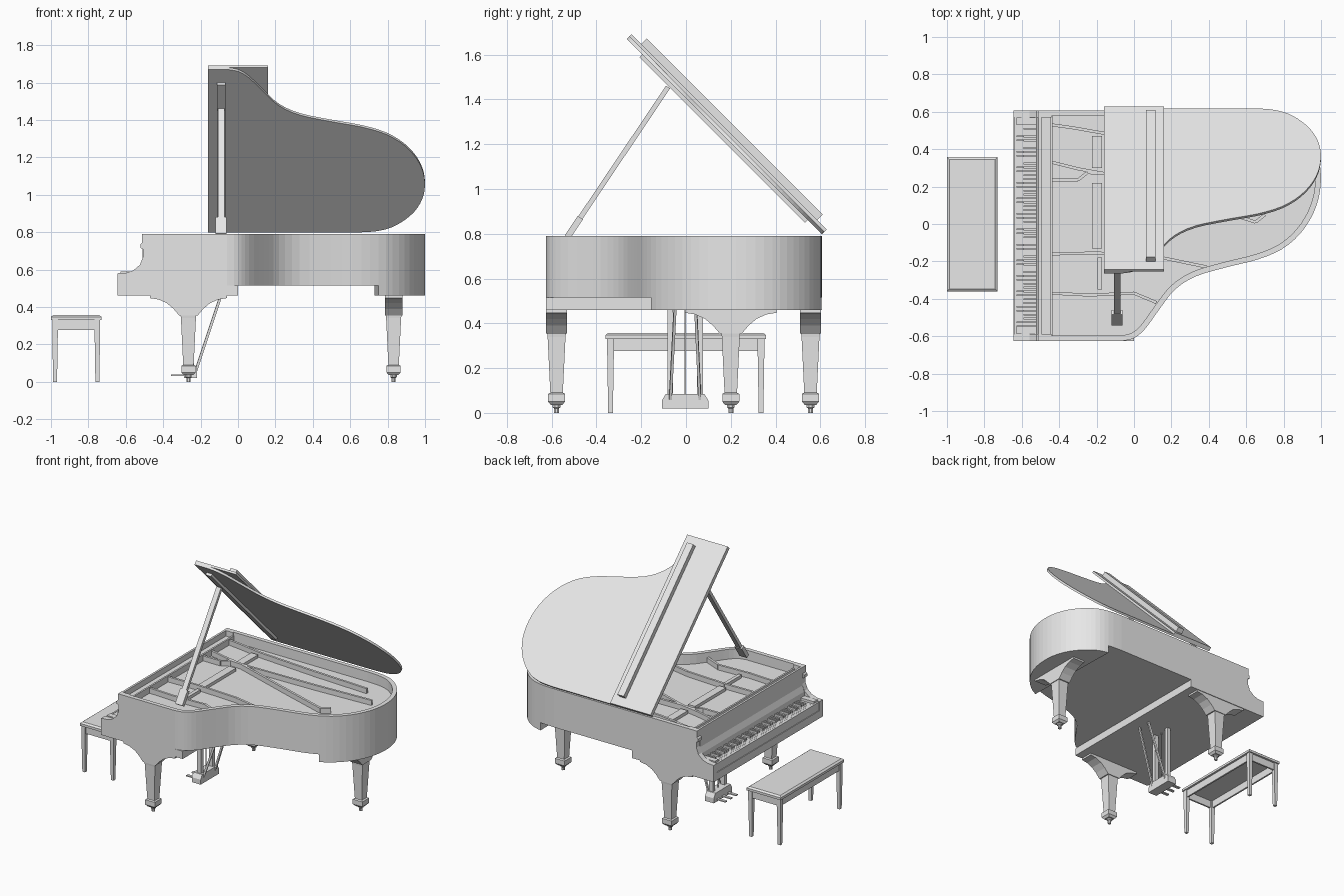
import bpy, bmesh, math
from mathutils import Vector, Matrix

if "Cube" in bpy.data.objects:
    bpy.data.objects.remove(bpy.data.objects["Cube"], do_unlink=True)

grey = bpy.data.materials.new("plain grey")
grey.use_nodes = True
grey.diffuse_color = (0.8, 0.8, 0.8, 1)
grey.node_tree.nodes["Principled BSDF"].inputs["Base Color"].default_value = (0.8, 0.8, 0.8, 1)


def finish(name, bm, matrix=None):
    bmesh.ops.recalc_face_normals(bm, faces=bm.faces)
    mesh = bpy.data.meshes.new(name)
    bm.to_mesh(mesh)
    bm.free()
    mesh.materials.append(grey)
    ob = bpy.data.objects.new(name, mesh)
    if matrix:
        ob.matrix_world = matrix
    bpy.context.collection.objects.link(ob)
    return ob


def add_box(bm, x, y, z):
    """Box from three (low, high) ranges."""
    m = Matrix.Translation([sum(r) / 2 for r in (x, y, z)]) @ Matrix.Diagonal(
        [r[1] - r[0] for r in (x, y, z)] + [1])
    bmesh.ops.create_cube(bm, size=1, matrix=m)


def box(name, x, y, z, matrix=None):
    bm = bmesh.new()
    add_box(bm, x, y, z)
    return finish(name, bm, matrix)


def prism(name, pts, axis, lo, hi, matrix=None):
    """Extrude a flat outline along x, y or z."""
    place = {"x": lambda a, b, c: (c, a, b), "y": lambda a, b, c: (a, c, b),
             "z": lambda a, b, c: (a, b, c)}[axis]
    bm = bmesh.new()
    face = bm.faces.new([bm.verts.new(place(a, b, lo)) for a, b in pts])
    new = bmesh.ops.extrude_face_region(bm, geom=[face])["geom"]
    shift = Vector(place(0, 0, hi - lo))
    bmesh.ops.translate(bm, verts=[v for v in new if isinstance(v, bmesh.types.BMVert)], vec=shift)
    bm.faces.ensure_lookup_table()
    if face.is_valid is False or not any(len(f.verts) == len(pts) and abs(
            (f.calc_center_median() - Vector(place(*pts[0], lo))).dot(shift)) < 1e-7 for f in bm.faces):
        bmesh.ops.holes_fill(bm, edges=bm.edges)
    return finish(name, bm, matrix)


def tower(bm, cx, cy, sections, sides=4):
    """Stack of (z, width) sections joined into one solid."""
    rings = []
    for z, w in sections:
        r = w / 2 / math.cos(math.pi / sides)
        rings.append([bm.verts.new((cx + r * math.cos(math.tau * (i + .5) / sides),
                                    cy + r * math.sin(math.tau * (i + .5) / sides), z))
                      for i in range(sides)])
    for a, b in zip(rings, rings[1:]):
        for i in range(sides):
            j = (i + 1) % sides
            bm.faces.new((a[i], a[j], b[j], b[i]))
    bm.faces.new(rings[0])
    bm.faces.new(rings[-1])


def beam(name, p0, p1, w, h):
    p0, p1 = Vector(p0), Vector(p1)
    d = (p1 - p0).normalized()
    side = d.cross(Vector((0, 0, 1))).normalized()
    m = Matrix((d, side, side.cross(d))).transposed().to_4x4()
    m.translation = (p0 + p1) / 2
    half = (p1 - p0).length / 2
    return box(name, (-half, half), (-w / 2, w / 2), (-h / 2, h / 2), m)


def smooth_path(pts, steps=3):
    out = []
    for i in range(len(pts) - 1):
        a, b, c, d = (Vector(pts[max(0, min(len(pts) - 1, i + k))]) for k in (-1, 0, 1, 2))
        for s in range(steps):
            t = s / steps
            out.append(tuple(b + (c - a) * t / 2 + (a * 2 - b * 5 + c * 4 - d) * t * t / 2
                             + (b * 3 - a - c * 3 + d) * t ** 3 / 2))
    return out + [tuple(pts[-1])]


# Curved side of the case, treble corner round the tail to the bass side
bend = smooth_path([(-.06, -.625), (0, -.61), (.06, -.56), (.14, -.45), (.22, -.35), (.33, -.28),
                    (.5, -.23), (.66, -.19), (.79, -.135), (.89, -.05), (.96, .06), (.995, .18),
                    (.995, .31), (.96, .42), (.9, .505), (.82, .57), (.73, .6), (.62, .608)])


def outline(x0):
    return [(x0, -.625)] + bend + [(x0, .608)]


# Case body, bed under the keyboard and tail block
prism("case_body", outline(-.505), "z", .515, .72)
box("key_bed", (-.645, 0), (-.625, .608), (.46, .515))
prism("tail_block", [p for p in bend if p[0] > .71], "z", .46, .515)

# Rim wall standing round the inside
outer = outline(-.505)
inner = []
for i, p in enumerate(outer):
    if i in (0, len(outer) - 1):
        inner.append((p[0], p[1] + (.03 if i == 0 else -.03)))
        continue
    t = (Vector(outer[i + 1]) - Vector(outer[i - 1])).normalized()
    inner.append((p[0] - t.y * .03, p[1] + t.x * .03))
prism("rim_wall", outer + inner[::-1], "z", .72, .79)

# Cheeks with scrolled arms
arm = [(-.645, .46), (-.645, .58), (-.6, .582), (-.56, .595), (-.525, .625), (-.507, .67),
       (-.507, .71), (-.522, .715), (-.522, .735), (-.512, .745), (-.512, .79), (-.44, .79), (-.44, .46)]
for label, y in (("right", -.625), ("left", .57)):
    prism(label + "_cheek", arm, "y", y, y + .038)

# Keyboard surround
box("key_slip", (-.64, -.628), (-.587, .57), (.515, .575))
box("key_base", (-.628, -.5), (-.587, .57), (.515, .555))
for label, y in (("right", -.587), ("left", .53)):
    box(label + "_key_block", (-.628, -.515), (y, y + .04), (.555, .59))
prism("fallboard", [(-.525, .555), (-.525, .62), (-.51, .66), (-.51, .79), (-.495, .79), (-.495, .555)],
      "y", -.587, .57)
box("tuning_shelf", (-.495, -.44), (-.595, .578), (.72, .75))
box("shelf_rail", (-.447, -.435), (-.595, .578), (.72, .765))

# Keys
whites, blacks = bmesh.new(), bmesh.new()
pitch = 1.077 / 52
for i in range(52):
    y = .53 - pitch * i
    add_box(whites, (-.627, -.525), (y - pitch + .0015, y), (.555, .573))
    if i % 7 in (0, 2, 3, 5, 6) and i < 51:
        add_box(blacks, (-.59, -.525), (y - pitch - .005, y - pitch + .005), (.57, .586))
finish("white_keys", whites)
finish("black_keys", blacks)

# Iron frame ribs
ribs = [[(-.44, .53), (-.33, .515), (-.16, .485), (.3, .45), (.72, .43)],
        [(-.44, .33), (-.3, .295), (-.16, .27), (.4, .28), (.85, .3)],
        [(-.44, .235), (-.3, .235), (-.25, .275), (-.16, .27), (.3, .12), (.65, .01), (.7, .05)],
        [(-.44, -.16), (-.2, -.155), (.1, -.17), (.39, -.23)],
        [(-.44, -.37), (-.24, -.38), (0, -.37), (.12, -.42)]]
for n, path in enumerate(ribs):
    for k, (a, b) in enumerate(zip(path, path[1:])):
        beam(f"frame_rib_{n}_{k}", (*a, .738), (*b, .738), .016, .036)
for n, (a, b) in enumerate([(.3, .47), (-.13, .22), (-.35, -.18)]):
    box(f"frame_bridge_{n}", (-.225 + .03 * (n > 1), -.17), (a, b), (.72, .742))

# Raised lid, folded flap and their rails, tilted about the bass side
tilt = Matrix.Translation((0, .608, .798)) @ Matrix.Rotation(-math.pi / 4, 4, "X")
prism("lid", [(x, y - .608) for x, y in outline(-.16)], "z", 0, .015, tilt)
box("lid_flap", (-.16, .16), (-1.233, 0), (.015, .03), tilt)
box("flap_rail", (.065, .115), (-1.172, -.06), (.03, .064), tilt)
box("lid_rail", (-.112, -.068), (-1.135, -.09), (-.018, 0), tilt)

# Lid prop
foot, top = Vector((-.09, -.53, .785)), Vector((-.09, -.08, 1.455))
beam("lid_prop", foot, top, .036, .022)
beam("lid_prop_foot", foot, foot.lerp(top, .13), .058, .028)

# Legs with curved brackets
half = [(.205, .465), (.205, .447), (.16, .44), (.115, .42), (.08, .39), (.05, .355)]
bracket = half + [(-a, z) for a, z in reversed(half)]
for label, cx, cy in (("right", -.265, -.578), ("left", -.265, .556), ("tail", .832, .2)):
    axis, along, across = ("x", cy, cx) if label == "tail" else ("y", cx, cy)
    prism(label + "_leg_bracket", [(along + a, z) for a, z in bracket], axis, across - .047, across + .047)
    bm = bmesh.new()
    tower(bm, cx, cy, [(.36, .085), (.34, .08), (.09, .056), (.085, .076), (.05, .076), (.035, .05)])
    tower(bm, cx, cy, [(.04, .035), (.025, .035), (.02, .022), (0, .022)], 8)
    finish(label + "_leg", bm)

# Pedal lyre
prism("lyre_box", [(-.108, .02), (.1, .02), (.1, .055), (.082, .085), (-.09, .085), (-.108, .055)],
      "x", -.29, -.22)
for label, y in (("right", -.07), ("left", .062)):
    box(label + "_lyre_post", (-.265, -.235), (y - .013, y + .013), (.08, .46))
    beam(label + "_lyre_brace", (-.225, y, .06), (-.09, y * .7, .465), .012, .014)
for n in range(3):
    y = -.064 + .06 * n
    box(f"pedal_{n}", (-.358, -.28), (y - .01, y + .01), (.03, .038))
    box(f"pedal_rod_{n}", (-.253, -.247), (y - .003, y + .003), (.08, .46))

# Bench
bm = bmesh.new()
add_box(bm, (-1, -.73), (-.36, .358), (.33, .357))
cap = max(bm.faces, key=lambda f: f.calc_center_median().z)
bmesh.ops.inset_region(bm, faces=[cap], thickness=.018, depth=0)
outer_top = [v for v in bm.verts if v.co.z > .35 and v not in cap.verts]
for v in outer_top:
    v.co.z -= .01
finish("bench_seat", bm)
for label, x in (("back", -.985), ("front", -.757)):
    box(label + "_bench_apron", (x, x + .012), (-.345, .343), (.277, .335))
for label, y in (("right", -.345), ("left", .331)):
    box(label + "_bench_apron", (-.985, -.745), (y, y + .012), (.277, .335))
for n, (x, y) in enumerate([(x, y) for x in (-.978, -.752) for y in (-.337, .335)]):
    bm = bmesh.new()
    tower(bm, x, y, [(.335, .03), (.277, .03), (0, .021)])
    finish(f"bench_leg_{n}", bm)
